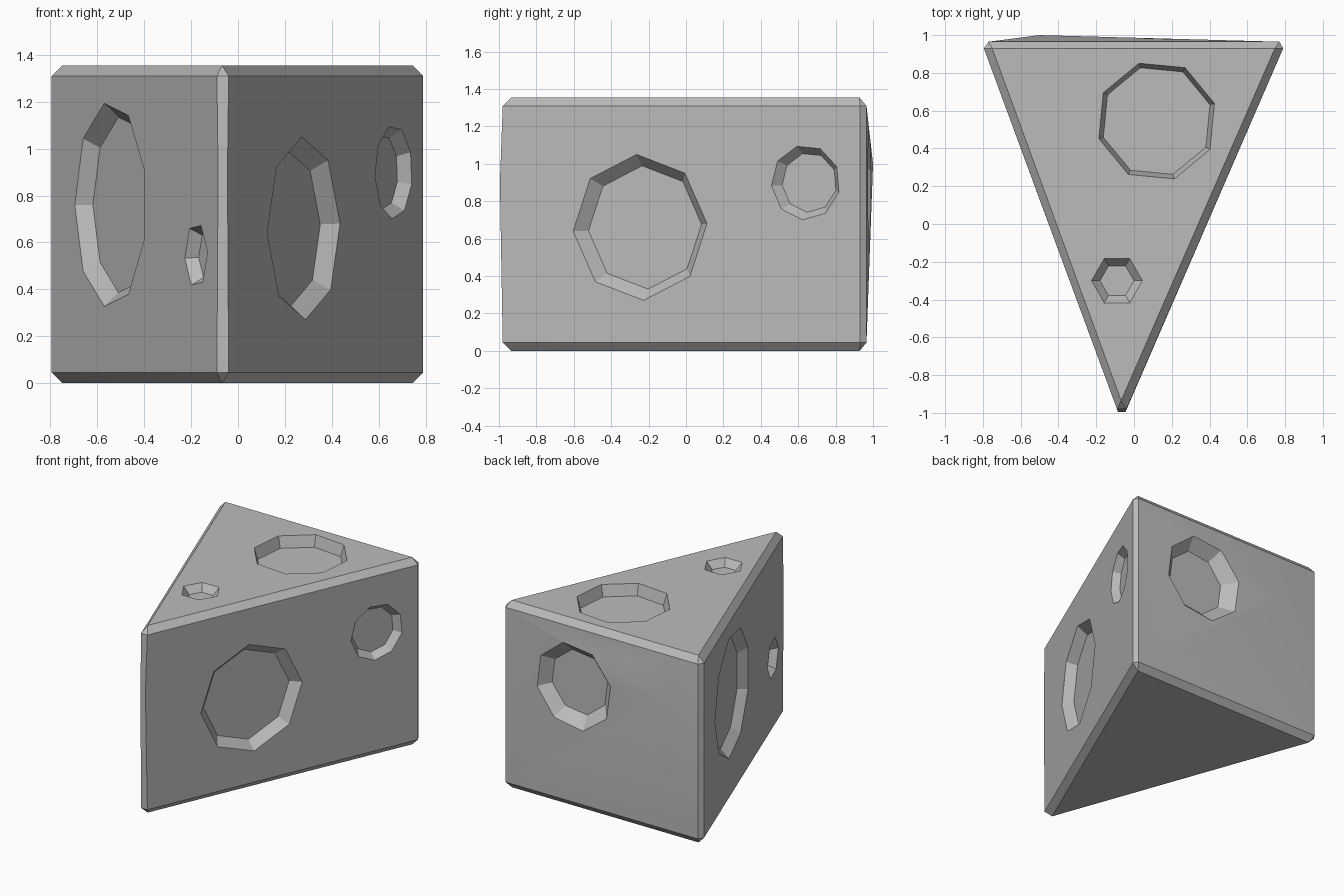
import bpy, bmesh
from math import cos, sin, radians
from mathutils import Vector

cube = bpy.data.objects.get("Cube")
if cube:
    bpy.data.objects.remove(cube, do_unlink=True)

HEIGHT, CHAMFER = 1.355, 0.045

grey = bpy.data.materials.new("warm_grey")
grey.use_nodes = True
grey.diffuse_color = (0.5, 0.5, 0.5, 1)
grey.node_tree.nodes["Principled BSDF"].inputs["Base Color"].default_value = (0.5, 0.5, 0.5, 1)


def hull_object(name, points):
    """Convex solid around the points, with coplanar triangles merged."""
    bm = bmesh.new()
    for p in points:
        bm.verts.new(p)
    bmesh.ops.convex_hull(bm, input=bm.verts[:])
    bmesh.ops.dissolve_limit(bm, angle_limit=radians(0.3), verts=bm.verts[:], edges=bm.edges[:])
    bmesh.ops.recalc_face_normals(bm, faces=bm.faces[:])
    mesh = bpy.data.meshes.new(name)
    bm.to_mesh(mesh)
    bm.free()
    mesh.materials.append(grey)
    obj = bpy.data.objects.new(name, mesh)
    bpy.context.collection.objects.link(obj)
    return obj


# Wedge: corner-cut outline for the walls, plain triangle for the top and bottom
outline = [(-0.09, -0.98), (-0.04, -0.98), (0.79, 0.93), (0.77, 0.965), (-0.77, 0.965), (-0.795, 0.93)]
cap = [(-0.068, -0.935), (0.745, 0.928), (-0.75, 0.928)]
points = [(x, y, z) for x, y in outline for z in (CHAMFER, HEIGHT - CHAMFER)]
points += [(x, y, z) for x, y in cap for z in (0, HEIGHT)]
# Slight swellings of the back wall and the front edge
points += [(-0.5, 1.0, 1.0), (-0.085, -0.995, 0.9), (-0.045, -0.995, 0.9)]
wedge = hull_object("wedge", points)


def dent(name, centre, normal, rim, floor, depth, sides, phase):
    """Cut a shallow many-sided dent with sloping walls."""
    n = Vector(normal).normalized()
    turn = n.to_track_quat('Z', 'Y')
    slope = (rim - floor) / depth
    pts = []
    for height in (-depth, 0.06):
        radius = rim + slope * height
        for i in range(sides):
            a = radians(phase + 360 * i / sides)
            pts.append(Vector(centre) + turn @ Vector((radius * cos(a), radius * sin(a), height)))
    cutter = hull_object(name, pts)
    cutter.hide_render = True
    mod = wedge.modifiers.new(name, 'BOOLEAN')
    mod.operation, mod.solver, mod.object = 'DIFFERENCE', 'EXACT', cutter
    bpy.context.view_layer.objects.active = wedge
    bpy.ops.object.modifier_apply(modifier=name)
    bpy.data.objects.remove(cutter, do_unlink=True)


def wall_point(y, a, b, z):
    """Point at depth y on the upright wall through outline points a and b."""
    t = (y - a[1]) / (b[1] - a[1])
    return (a[0] + t * (b[0] - a[0]), y, z)


front_l, front_r, back_r, back_l = outline[0], outline[1], outline[2], outline[5]
right_n = (back_r[1] - front_r[1], front_r[0] - back_r[0], 0)
left_n = (front_l[1] - back_l[1], back_l[0] - front_l[0], 0)

# Dents: top, the two long walls, back
dent("top_large", (0.12, 0.545, HEIGHT), (0, 0, 1), 0.32, 0.295, 0.08, 8, 17)
dent("top_small", (-0.09, -0.3, HEIGHT), (0, 0, 1), 0.135, 0.09, 0.05, 6, 0)
dent("right_large", wall_point(-0.245, front_r, back_r, 0.66), right_n, 0.39, 0.33, 0.065, 8, 3)
dent("right_small", wall_point(0.64, front_r, back_r, 0.9), right_n, 0.2, 0.16, 0.05, 9, 25)
dent("left_large", wall_point(0.25, front_l, back_l, 0.76), left_n, 0.44, 0.38, 0.06, 9, 20)
dent("left_small", wall_point(-0.74, front_l, back_l, 0.545), left_n, 0.14, 0.105, 0.05, 6, 5)
dent("back_dent", (0.22, 0.98, 0.89), (0, 1, 0), 0.31, 0.23, 0.08, 8, 15)

# Smooth shading with the hard edges kept
bpy.ops.object.select_all(action='DESELECT')
wedge.select_set(True)
bpy.context.view_layer.objects.active = wedge
bpy.ops.object.shade_smooth_by_angle(angle=radians(25))
